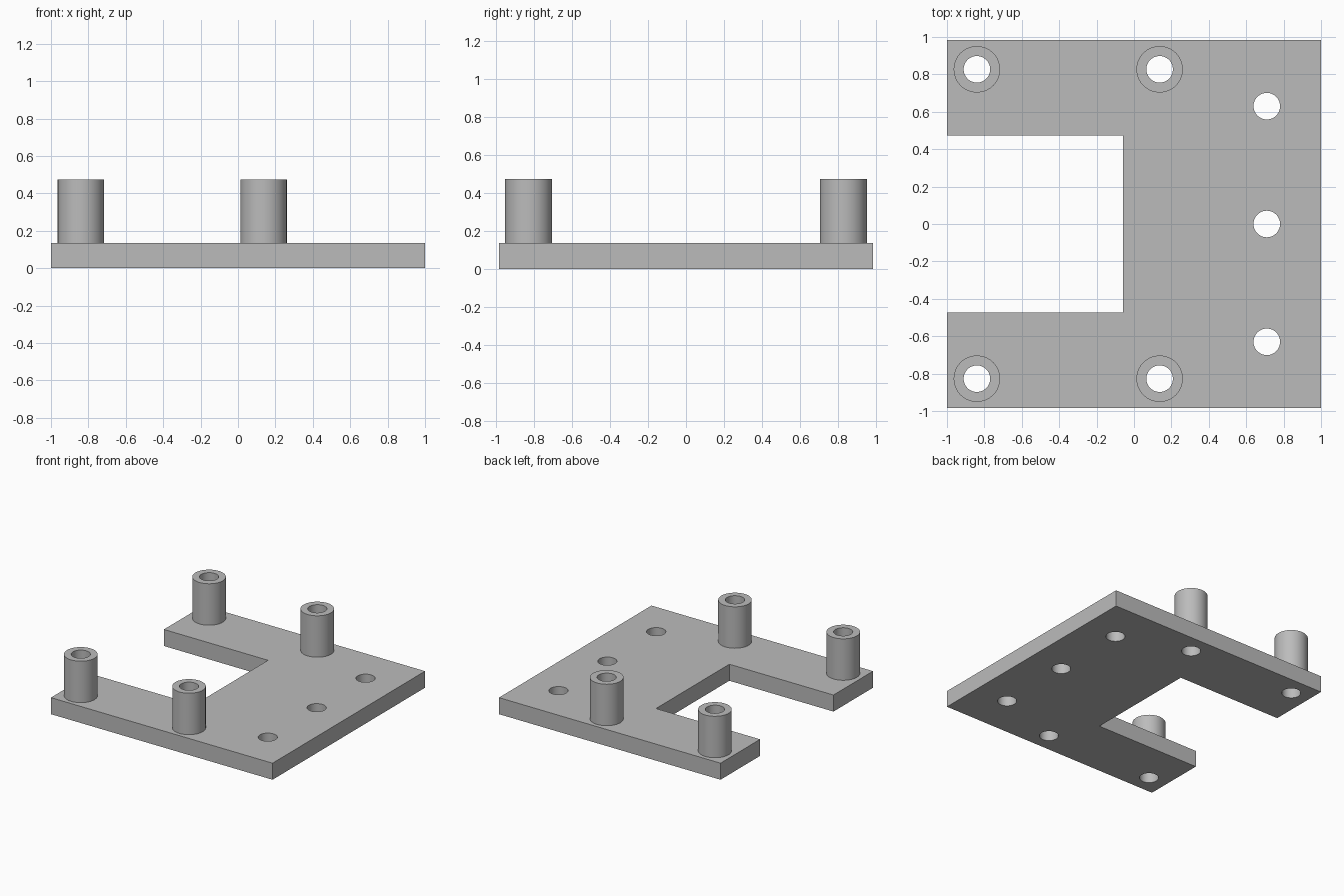
import bpy
import bmesh
from math import cos, sin, tau

cube = bpy.data.objects.get("Cube")
if cube:
    bpy.data.objects.remove(cube, do_unlink=True)

PLATE_TOP, POST_TOP = 0.135, 0.473
HALF_X, HALF_Y = 1.0, 0.983
NOTCH_X, NOTCH_Y = -0.06, 0.473
POST_R, HOLE_R = 0.124, 0.071
SEGMENTS = 64

grey = bpy.data.materials.new("light_grey")
colour = (0.5, 0.5, 0.5, 1)
grey.diffuse_color = colour
grey.use_nodes = True
grey.node_tree.nodes["Principled BSDF"].inputs["Base Color"].default_value = colour


def circle(x, y, r):
    angles = [tau * i / SEGMENTS for i in range(SEGMENTS)]
    return [(x + r * cos(a), y + r * sin(a)) for a in angles]


def extrude_outline(name, loops, z0, z1):
    """Solid from an outer loop and hole loops, spanning z0 to z1."""
    curve = bpy.data.curves.new(name, 'CURVE')
    curve.dimensions = '2D'
    curve.fill_mode = 'BOTH'
    curve.extrude = (z1 - z0) / 2
    for loop in loops:
        spline = curve.splines.new('POLY')
        spline.points.add(len(loop) - 1)
        for point, (x, y) in zip(spline.points, loop):
            point.co = (x, y, 0, 1)
        spline.use_cyclic_u = True
    helper = bpy.data.objects.new(name + "_outline", curve)
    mesh = bpy.data.meshes.new_from_object(helper)
    bpy.data.objects.remove(helper)
    bpy.data.curves.remove(curve)

    # Weld the caps to the walls
    bm = bmesh.new()
    bm.from_mesh(mesh)
    bmesh.ops.remove_doubles(bm, verts=bm.verts, dist=0.0001)
    bmesh.ops.translate(bm, verts=bm.verts, vec=(0, 0, (z0 + z1) / 2))
    bmesh.ops.recalc_face_normals(bm, faces=bm.faces)
    bm.to_mesh(mesh)
    bm.free()

    mesh.name = name
    mesh.materials.clear()
    mesh.materials.append(grey)
    obj = bpy.data.objects.new(name, mesh)
    bpy.context.collection.objects.link(obj)
    bpy.ops.object.select_all(action='DESELECT')
    obj.select_set(True)
    bpy.context.view_layer.objects.active = obj
    bpy.ops.object.shade_smooth_by_angle(angle=0.6)
    return obj


posts = {
    "front_right_post": (-0.84, -0.827),
    "front_left_post": (0.137, -0.827),
    "back_right_post": (-0.84, 0.827),
    "back_left_post": (0.137, 0.827),
}
mount_holes = [(0.71, y) for y in (-0.63, 0, 0.63)]

# Notched base plate with through holes
half = [(HALF_X, HALF_Y), (-HALF_X, HALF_Y), (-HALF_X, NOTCH_Y), (NOTCH_X, NOTCH_Y)]
outline = half + [(x, -y) for x, y in reversed(half)]
holes = [circle(x, y, HOLE_R) for x, y in [*posts.values(), *mount_holes]]
extrude_outline("base_plate", [outline] + holes, 0, PLATE_TOP)

# Hollow standoff posts
for name, (x, y) in posts.items():
    extrude_outline(name, [circle(x, y, POST_R), circle(x, y, HOLE_R)], PLATE_TOP, POST_TOP)
